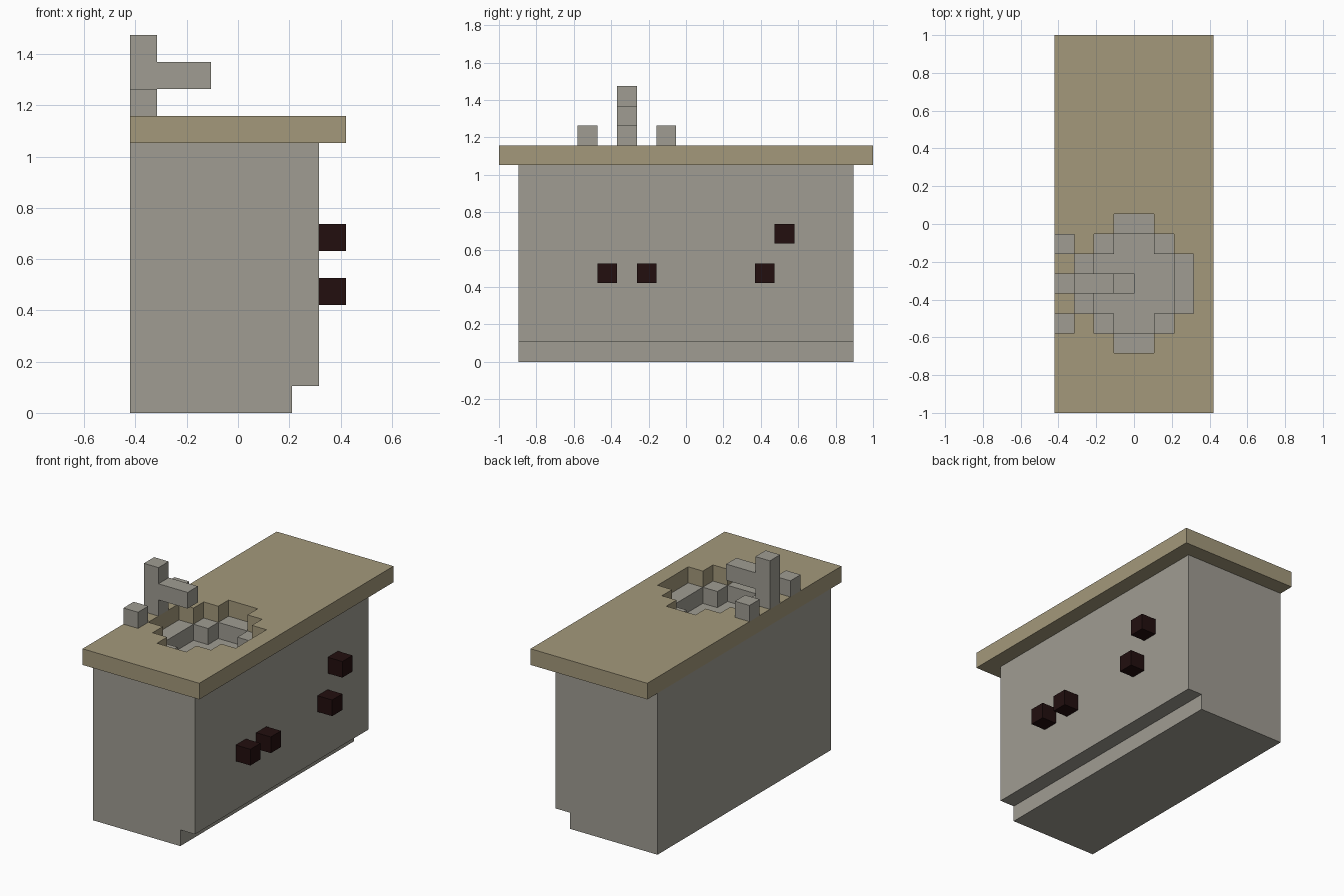
import bpy, bmesh
from mathutils import Vector

if "Cube" in bpy.data.objects:
    bpy.data.objects.remove(bpy.data.objects["Cube"], do_unlink=True)

U = 2 / 19          # one block of the grid
BASIN_Y = -3        # centre line of the basin and tap


def material(name, rgb):
    m = bpy.data.materials.new(name)
    m.use_nodes = True
    color = (*rgb, 1)
    m.diffuse_color = color
    m.node_tree.nodes["Principled BSDF"].inputs["Base Color"].default_value = color
    return m


stone = material("grey stone", (0.35, 0.335, 0.29))
wood = material("tan worktop", (0.37, 0.318, 0.198))
dark = material("dark knob", (0.016, 0.0045, 0.0045))


def prism(name, profile, y0, y1, mat):
    """Extrude an x-z outline along y, all in blocks."""
    bm = bmesh.new()
    face = bm.faces.new([bm.verts.new((x * U, y0 * U, z * U)) for x, z in profile])
    new = bmesh.ops.extrude_face_region(bm, geom=[face])["geom"]
    verts = [g for g in new if isinstance(g, bmesh.types.BMVert)]
    bmesh.ops.translate(bm, verts=verts, vec=Vector((0, (y1 - y0) * U, 0)))
    bmesh.ops.recalc_face_normals(bm, faces=bm.faces)
    mesh = bpy.data.meshes.new(name)
    bm.to_mesh(mesh)
    bm.free()
    mesh.materials.append(mat)
    obj = bpy.data.objects.new(name, mesh)
    bpy.context.collection.objects.link(obj)
    return obj


def box(name, x0, x1, y0, y1, z0, z1, mat):
    return prism(name, [(x0, z0), (x1, z0), (x1, z1), (x0, z1)], y0, y1, mat)


def cut(obj, x0, x1, y0, y1, z0, z1):
    """Carve a box out of the object and tidy the cutter away."""
    cutter = box("cutter", x0, x1, y0, y1, z0, z1, obj.data.materials[0])
    cutter.hide_render = True
    mod = obj.modifiers.new("carve", "BOOLEAN")
    mod.operation, mod.solver, mod.object = "DIFFERENCE", "EXACT", cutter
    graph = bpy.context.evaluated_depsgraph_get()
    mesh = bpy.data.meshes.new_from_object(obj.evaluated_get(graph))
    obj.modifiers.clear()
    obj.data = mesh
    bpy.data.objects.remove(cutter, do_unlink=True)


def carve_steps(obj, steps, z0, z1):
    """Carve a stepped round opening from (half width, half length) pairs."""
    for hx, hy in steps:
        cut(obj, -hx, hx, BASIN_Y - hy, BASIN_Y + hy, z0, z1)


# Cabinet with a recessed toe space on the knob side
cabinet = prism("cabinet", [(-4, 0), (2, 0), (2, 1), (3, 1), (3, 10), (-4, 10)],
                -8.5, 8.5, stone)

# Worktop with the wide basin opening
worktop = box("worktop", -4, 4, -9.5, 9.5, 10, 11, wood)
carve_steps(worktop, [(3, 1.5), (2, 2.5), (1, 3.5)], 9.5, 11.5)

# Deeper basin floor and drain in the cabinet top
carve_steps(cabinet, [(2, 1.5), (1, 2.5)], 9, 10.5)
cut(cabinet, -1, 0, BASIN_Y - 0.5, BASIN_Y + 0.5, 8, 9.5)

# Tap with spout, and a handle on each side
prism("tap", [(-4, 11), (-3, 11), (-3, 12), (-1, 12), (-1, 13), (-3, 13), (-3, 14), (-4, 14)],
      BASIN_Y - 0.5, BASIN_Y + 0.5, stone)
for side, offset in (("right", -2), ("left", 2)):
    y = BASIN_Y + offset
    box(f"tap_handle_{side}", -4, -3, y - 0.5, y + 0.5, 11, 12, stone)

# Knobs on the cabinet doors and drawers
for i, (y, z) in enumerate([(-4, 4), (-2, 4), (4, 4), (5, 6)], 1):
    box(f"knob_{i}", 3, 4, y - 0.5, y + 0.5, z, z + 1, dark)
